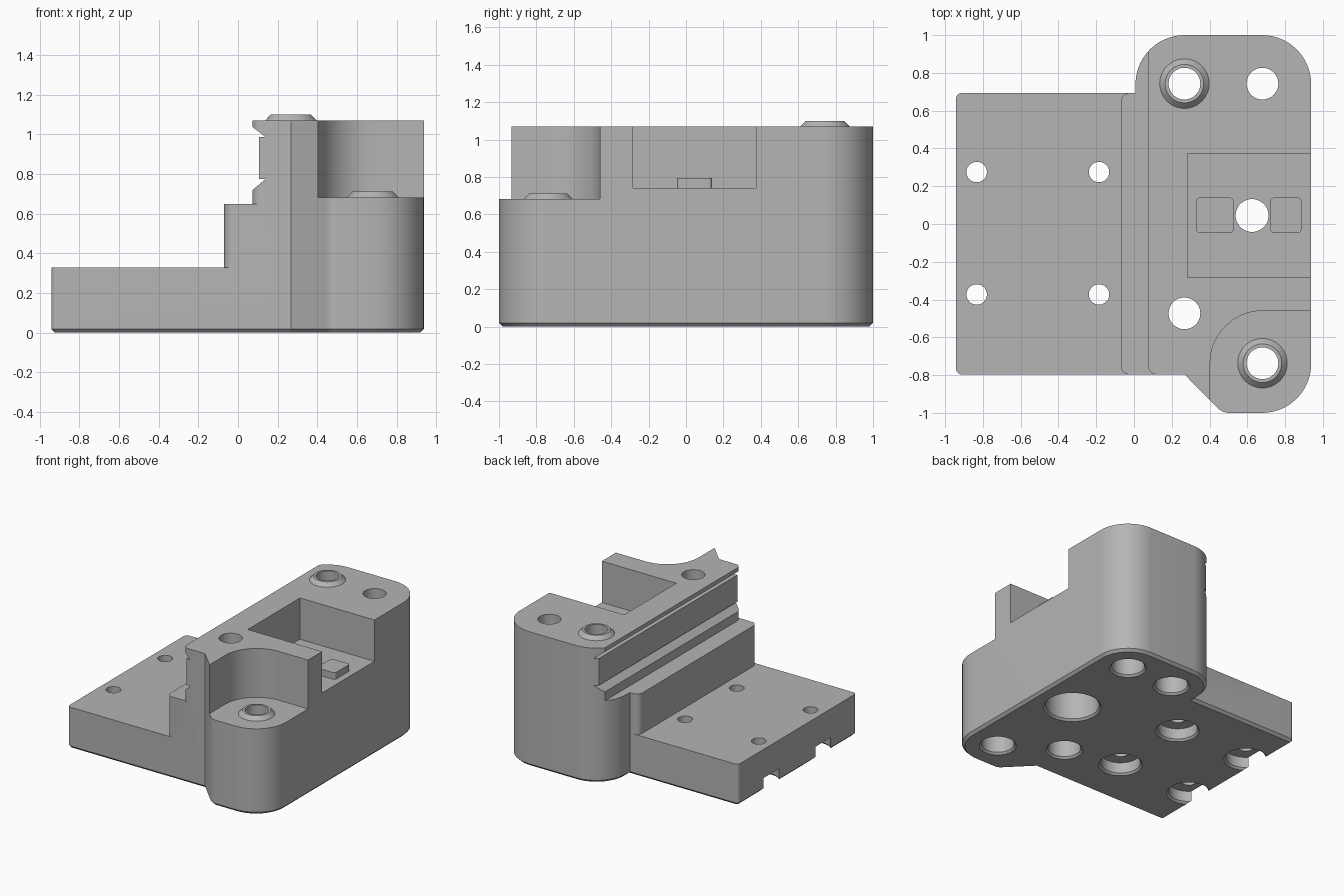
import bpy, bmesh, math
from mathutils import Vector

if "Cube" in bpy.data.objects:
    bpy.data.objects.remove(bpy.data.objects["Cube"])

grey = bpy.data.materials.new("plain grey")
grey.use_nodes = True
colour = (0.46, 0.46, 0.46, 1)
grey.diffuse_color = colour
grey.node_tree.nodes["Principled BSDF"].inputs["Base Color"].default_value = colour


def make(name, bm):
    bmesh.ops.recalc_face_normals(bm, faces=bm.faces)
    mesh = bpy.data.meshes.new(name)
    bm.to_mesh(mesh)
    bm.free()
    mesh.materials.append(grey)
    ob = bpy.data.objects.new(name, mesh)
    bpy.context.collection.objects.link(ob)
    return ob


def fillet(corners, steps=14):
    """Turn (x, y, radius) corners into an outline with rounded corners."""
    out = []
    for i, (x, y, r) in enumerate(corners):
        p = Vector((x, y))
        if r == 0:
            out.append(p)
            continue
        a = (Vector(corners[i - 1][:2]) - p).normalized()
        b = (Vector(corners[(i + 1) % len(corners)][:2]) - p).normalized()
        half = a.angle(b) / 2
        centre = p + (a + b).normalized() * r / math.sin(half)
        start = p + a * r / math.tan(half) - centre
        end = p + b * r / math.tan(half) - centre
        turn = math.atan2(start.x * end.y - start.y * end.x, start.dot(end))
        for k in range(steps + 1):
            t = turn * k / steps
            c, s = math.cos(t), math.sin(t)
            out.append(centre + Vector((start.x * c - start.y * s, start.x * s + start.y * c)))
    return out


def prism(name, corners, z0, z1, chamfer=0):
    bm = bmesh.new()
    base = bm.faces.new([bm.verts.new((p.x, p.y, z0)) for p in fillet(corners)])
    rim = list(base.edges)
    top = bmesh.ops.extrude_face_region(bm, geom=[base], use_keep_orig=True)["geom"]
    bmesh.ops.translate(bm, vec=(0, 0, z1 - z0), verts=[v for v in top if isinstance(v, bmesh.types.BMVert)])
    if chamfer:
        bmesh.ops.recalc_face_normals(bm, faces=bm.faces)
        bmesh.ops.bevel(bm, geom=rim, offset=chamfer, segments=1, affect='EDGES')
    return make(name, bm)


def rect(x0, x1, y0, y1, r=0):
    return [(x0, y0, r), (x1, y0, r), (x1, y1, r), (x0, y1, r)]


def lathe(name, profile, x, y, sides=48):
    """Stack rings of (radius, z) into a closed round solid."""
    bm = bmesh.new()
    rings = [[bm.verts.new((x + r * math.cos(math.tau * k / sides),
                            y + r * math.sin(math.tau * k / sides), z)) for k in range(sides)]
             for r, z in profile]
    for low, high in zip(rings, rings[1:]):
        for k in range(sides):
            n = (k + 1) % sides
            bm.faces.new((low[k], low[n], high[n], high[k]))
    bm.faces.new(rings[0])
    bm.faces.new(rings[-1])
    return make(name, bm)


def combine(target, tool, operation):
    mod = target.modifiers.new(operation, 'BOOLEAN')
    mod.operation, mod.object, mod.solver = operation, tool, 'EXACT'
    bpy.context.view_layer.objects.active = target
    bpy.ops.object.modifier_apply(modifier=mod.name)
    bpy.data.objects.remove(tool)


def cut(tool):
    combine(body, tool, 'DIFFERENCE')


def add(tool):
    combine(body, tool, 'UNION')


# Full-height block with the complete plan outline and a chamfered foot
FRONT, BACK, TOP = -0.796, 0.693, 1.07
body = prism("mounting_block", [
    (-0.942, FRONT, 0.03), (0.267, FRONT, 0), (0.468, -1, 0.09), (0.938, -1, 0.26),
    (0.938, 1, 0.26), (0.008, 1, 0.26), (0.008, BACK, 0), (-0.942, BACK, 0.03)], 0, TOP, 0.02)

# Low plate and middle step, each leaving rounded upright corners
x = -0.07
cut(prism("plate_cutter", [
    (-1.2, -1.2, 0), (x + 0.2, -1.2, 0), (x + 0.2, FRONT - 0.001, 0), (x, FRONT - 0.001, 0.05),
    (x, BACK + 0.001, 0.05), (0, BACK + 0.001, 0), (0, 1.2, 0), (-1.2, 1.2, 0)], 0.328, 1.3))
x = 0.073
cut(prism("step_cutter", [
    (-1.2, -1.2, 0), (x + 0.15, -1.2, 0), (x + 0.15, FRONT - 0.001, 0), (x, FRONT - 0.001, 0.05),
    (x, 1.2, 0), (-1.2, 1.2, 0)], 0.649, 1.3))

# Long rail groove on the tower's low side
bm = bmesh.new()
rail = [(-0.1, 1.038), (0.073, 1.038), (0.139, 0.987), (0.105, 0.987),
        (0.105, 0.775), (0.139, 0.775), (0.073, 0.72), (-0.1, 0.72)]
face = bm.faces.new([bm.verts.new((px, -1.2, pz)) for px, pz in rail])
far = bmesh.ops.extrude_face_region(bm, geom=[face], use_keep_orig=True)["geom"]
bmesh.ops.translate(bm, vec=(0, 2.4, 0), verts=[v for v in far if isinstance(v, bmesh.types.BMVert)])
cut(make("rail_cutter", bm))

# Lowered front corner shelf and open side pocket
SHELF, FLOOR = 0.682, 0.742
cut(prism("shelf_cutter", [(0.403, -1.2, 0), (1.2, -1.2, 0), (1.2, -0.46, 0), (0.403, -0.46, 0.277)], SHELF, 1.3))
cut(prism("pocket_cutter", rect(0.283, 1.2, -0.283, 0.373), FLOOR, 1.3))

# Raised pads in the pocket
for x0, x1 in ((0.33, 0.527), (0.722, 0.886)):
    add(prism("pad", rect(x0, x1, -0.048, 0.14, 0.02), FLOOR - 0.05, FLOOR + 0.053))

# Tapered locating bosses
for bx, by, z in ((0.267, 0.743, TOP), (0.68, -0.737, SHELF)):
    add(lathe("boss", [(0.131, z - 0.05), (0.131, z), (0.102, z + 0.03)], bx, by))

# Through holes: position, radius, counterbore radius, counterbore depth
holes = [(0.267, 0.743, 0.084, 0.12, 0.3), (0.68, 0.743, 0.084, 0.12, 0.3),
         (0.267, -0.473, 0.084, 0.12, 0.3), (0.68, -0.737, 0.084, 0.12, 0.3),
         (0.625, 0.045, 0.087, 0.195, 0.4)]
holes += [(hx, hy, 0.054, 0.145, 0.1) for hx in (-0.833, -0.185) for hy in (-0.373, 0.275)]
for hx, hy, r, bore, depth in holes:
    cut(lathe("hole_cutter", [(bore + 0.115, -0.1), (bore, 0.015), (bore, depth), (r, depth), (r, 1.3)], hx, hy))

# Smooth round walls, crisp edges
bpy.ops.object.select_all(action='DESELECT')
body.select_set(True)
bpy.context.view_layer.objects.active = body
bpy.ops.object.shade_smooth_by_angle(angle=math.radians(25))
